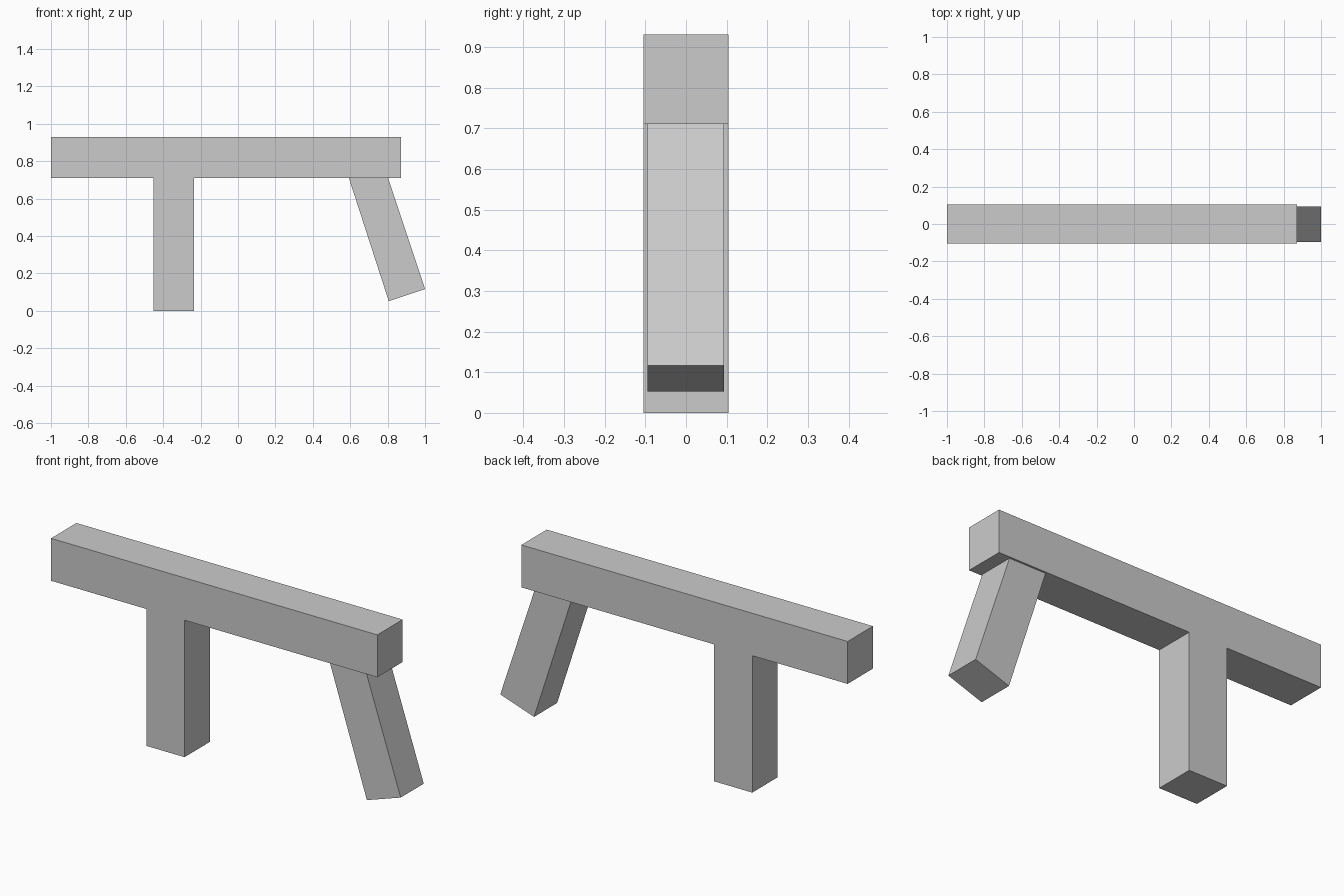
import bpy
import bmesh

if "Cube" in bpy.data.objects:
    bpy.data.objects.remove(bpy.data.objects["Cube"])


def extruded_profile(name, profile, y0, y1):
    """Solid made by extruding an x-z outline from y0 to y1."""
    bm = bmesh.new()
    face = bm.faces.new([bm.verts.new((x, y0, z)) for x, z in profile])
    ext = bmesh.ops.extrude_face_region(bm, geom=[face], use_keep_orig=True)
    verts = [v for v in ext["geom"] if isinstance(v, bmesh.types.BMVert)]
    bmesh.ops.translate(bm, verts=verts, vec=(0, y1 - y0, 0))
    bmesh.ops.recalc_face_normals(bm, faces=bm.faces)
    mesh = bpy.data.meshes.new(name)
    bm.to_mesh(mesh)
    bm.free()
    obj = bpy.data.objects.new(name, mesh)
    bpy.context.collection.objects.link(obj)
    return obj


# Horizontal beam and upright post in one T-shaped piece
extruded_profile("beam_and_post", [
    (-1.0, 0.71), (-0.453, 0.71), (-0.453, 0.0), (-0.234, 0.0),
    (-0.234, 0.71), (0.872, 0.71), (0.872, 0.93), (-1.0, 0.93),
], -0.104, 0.104)

# Splayed leg, cut flush under the beam and square at the foot
extruded_profile("slanted_leg", [
    (0.593, 0.71), (0.806, 0.052), (1.0, 0.117), (0.803, 0.71),
], -0.095, 0.094)
